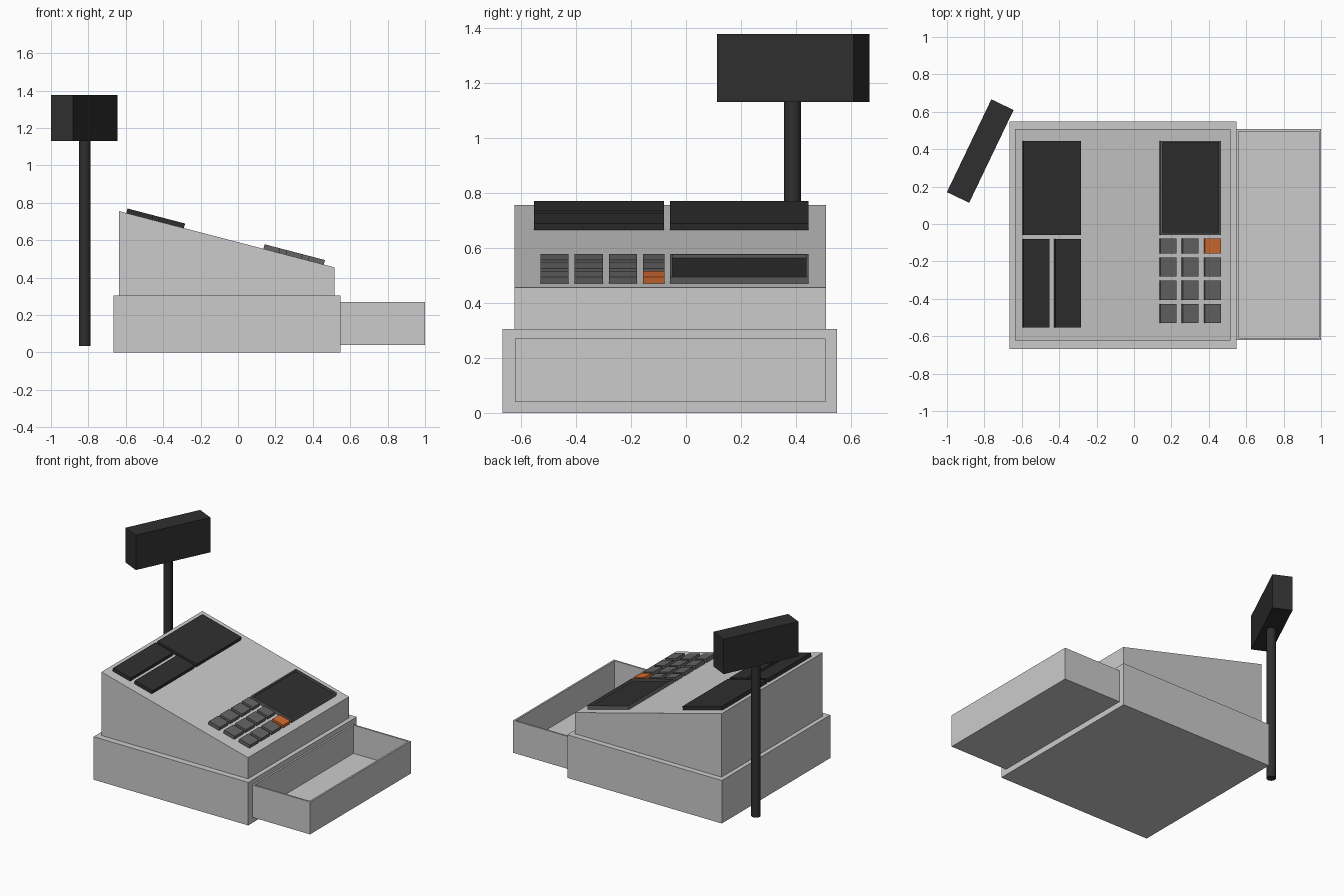
import bpy, bmesh, math
from mathutils import Matrix

if "Cube" in bpy.data.objects:
    bpy.data.objects.remove(bpy.data.objects["Cube"])

SLOPE = math.atan2(0.30, 1.15)
X_BACK, X_FRONT, Z_BACK, Z_FRONT = -0.635, 0.515, 0.755, 0.455


def material(name, colour):
    m = bpy.data.materials.new(name)
    m.diffuse_color = (*colour, 1)
    m.use_nodes = True
    m.node_tree.nodes["Principled BSDF"].inputs["Base Color"].default_value = m.diffuse_color
    return m


DARK = material("dark plastic", (0.028, 0.028, 0.028))
KEY = material("key grey", (0.13, 0.13, 0.13))
ORANGE = material("orange", (0.65, 0.15, 0.03))


def finish(name, bm, *mats):
    bmesh.ops.recalc_face_normals(bm, faces=bm.faces)
    me = bpy.data.meshes.new(name)
    bm.to_mesh(me)
    bm.free()
    for m in mats:
        me.materials.append(m)
    ob = bpy.data.objects.new(name, me)
    bpy.context.collection.objects.link(ob)
    return ob


def box_mesh(x0, x1, y0, y1, z0, z1):
    bm = bmesh.new()
    bmesh.ops.create_cube(bm, size=1, matrix=Matrix.Translation(
        ((x0 + x1) / 2, (y0 + y1) / 2, (z0 + z1) / 2))
        @ Matrix.Diagonal((x1 - x0, y1 - y0, z1 - z0, 1)))
    return bm


def recess_top(bm, rim, depth):
    """Sink the upward face, leaving a rim; returns the sunken face."""
    bm.normal_update()
    top = max(bm.faces, key=lambda f: f.normal.z)
    bmesh.ops.inset_region(bm, faces=[top], thickness=rim)
    floor = bmesh.ops.extrude_discrete_faces(bm, faces=[top])["faces"][0]
    bmesh.ops.translate(bm, verts=floor.verts, vec=(0, 0, -depth))
    return floor


def slope_panel(name, x0, x1, y0, y1, mat, height=0.025, screen=None):
    """Thin box lying on the sloped top, given by its plan extents."""
    length = (x1 - x0 - height * math.sin(SLOPE)) / math.cos(SLOPE)
    bm = box_mesh(0, length, y0, y1, 0, height)
    if screen:
        recess_top(bm, 0.013, 0.013).material_index = 1
    z = Z_BACK - (x0 - X_BACK) * math.tan(SLOPE)
    bm.transform(Matrix.Translation((x0, 0, z)) @ Matrix.Rotation(SLOPE, 4, 'Y'))
    return finish(name, bm, *([mat, screen] if screen else [mat]))


# Base housing
finish("base", box_mesh(-0.665, 0.547, -0.667, 0.549, 0, 0.305))

# Upper body: wedge profile extruded along y
bm = bmesh.new()
profile = [(X_BACK, 0.305), (X_FRONT, 0.305), (X_FRONT, Z_FRONT), (X_BACK, Z_BACK)]
face = bm.faces.new([bm.verts.new((x, -0.623, z)) for x, z in profile])
ext = bmesh.ops.extrude_face_region(bm, geom=[face])["geom"]
bmesh.ops.translate(bm, vec=(0, 1.131, 0),
                    verts=[v for v in ext if isinstance(v, bmesh.types.BMVert)])
finish("sloped_body", bm)

# Open cash drawer
bm = box_mesh(0.547, 1.0, -0.621, 0.507, 0.04, 0.27)
recess_top(bm, 0.017, 0.2)
finish("drawer", bm)

# Printer covers at the back of the slope
slope_panel("large_cover", -0.597, -0.283, -0.058, 0.445, DARK)
for i, x in enumerate((-0.597, -0.427)):
    slope_panel(f"small_cover_{i + 1}", x, x + 0.144, -0.553, -0.08, DARK)

# Operator screen with recessed glass
slope_panel("operator_screen", 0.136, 0.464, -0.058, 0.445, KEY, screen=DARK)

# Keypad, with one orange key
for r, (y0, y1) in enumerate([(-0.157, -0.078), (-0.28, -0.178),
                              (-0.405, -0.302), (-0.528, -0.427)]):
    for c in range(3):
        x = 0.136 + c * 0.119
        slope_panel(f"key_{r + 1}_{c + 1}", x, x + 0.091, y0, y1,
                    ORANGE if (r, c) == (0, 2) else KEY)

# Customer display on its pole
bm = bmesh.new()
bmesh.ops.create_cone(bm, cap_ends=True, segments=16, radius1=0.031, radius2=0.031,
                      depth=1.1, matrix=Matrix.Translation((-0.82, 0.387, 0.585)))
pole = finish("display_pole", bm, DARK)
bpy.context.view_layer.objects.active = pole
pole.select_set(True)
bpy.ops.object.shade_smooth_by_angle(angle=math.radians(35))

bm = box_mesh(-0.275, 0.275, -0.066, 0.066, 1.13, 1.377)
bm.transform(Matrix.Translation((-0.822, 0.39, 0)) @ Matrix.Rotation(math.radians(64.4), 4, 'Z'))
finish("customer_display", bm, DARK)
